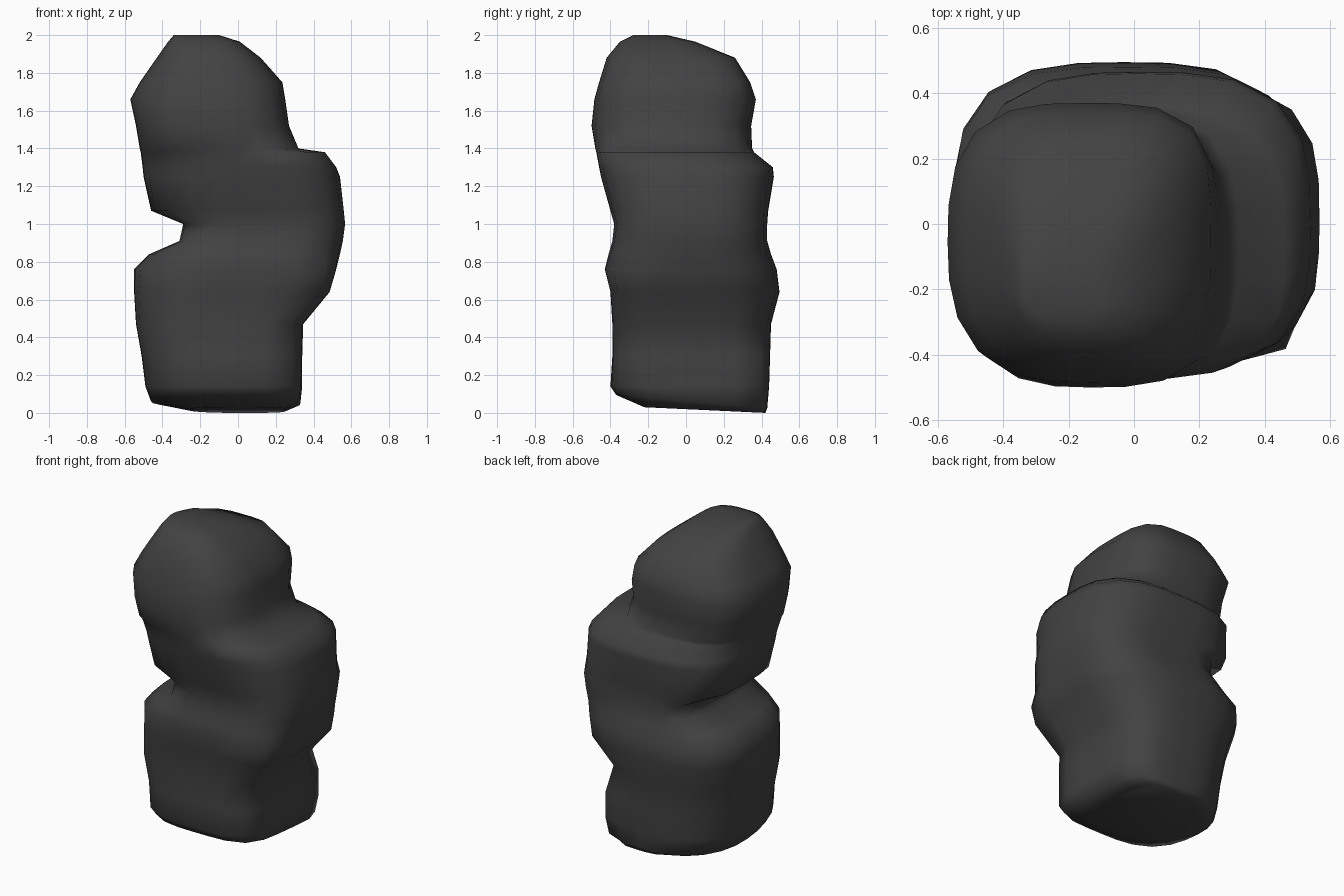
import bpy, bmesh, math

if "Cube" in bpy.data.objects:
    bpy.data.objects.remove(bpy.data.objects["Cube"])

SIDES = 24

stone = bpy.data.materials.new("dark grey stone")
stone.diffuse_color = (0.055, 0.055, 0.055, 1)
stone.use_nodes = True
stone.node_tree.nodes["Principled BSDF"].inputs["Base Color"].default_value = stone.diffuse_color

# Cross-sections: height, left, right, front, back
SECTIONS = [
    # base and lower boulder
    (0.01, -0.26, 0.25, -0.22, 0.42),
    (0.06, -0.46, 0.33, -0.37, 0.43),
    (0.14, -0.49, 0.34, -0.40, 0.44),
    (0.30, -0.51, 0.34, -0.39, 0.445),
    (0.47, -0.54, 0.345, -0.39, 0.45),
    (0.64, -0.55, 0.485, -0.40, 0.495),
    (0.76, -0.55, 0.52, -0.43, 0.48),
    (0.84, -0.47, 0.54, -0.41, 0.45),
    # notch and middle boulder leaning right
    (0.91, -0.31, 0.555, -0.39, 0.43),
    (1.00, -0.29, 0.567, -0.38, 0.43),
    (1.07, -0.46, 0.56, -0.40, 0.435),
    (1.25, -0.50, 0.54, -0.45, 0.465),
    (1.30, -0.505, 0.52, -0.46, 0.46),
    (1.38, -0.515, 0.46, -0.475, 0.36),
    # upper boulder leaning left
    (1.40, -0.52, 0.32, -0.48, 0.35),
    (1.52, -0.54, 0.27, -0.50, 0.345),
    (1.66, -0.57, 0.25, -0.485, 0.37),
    (1.75, -0.52, 0.235, -0.46, 0.34),
    (1.88, -0.43, 0.12, -0.42, 0.26),
    (1.965, -0.37, 0.01, -0.35, 0.05),
    (2.00, -0.34, -0.10, -0.28, -0.10),
]

# Corner squareness against height, keyed by (is right, is back)
CORNERS = {
    (True, True): [(0.0, 4.5), (0.22, 7.5), (0.47, 3.2), (1.5, 3.1), (1.75, 4)],
    (True, False): [(0.1, 4.5), (0.25, 5.5), (0.47, 5), (0.65, 9), (0.85, 4), (1.3, 3.2)],
    (False, True): [(0.2, 2.1), (0.45, 2.1), (0.65, 3.1), (0.85, 3.4), (0.95, 8), (1.0, 8), (1.1, 3)],
    (False, False): [(0.3, 3), (0.6, 3.4), (0.82, 2.6), (0.95, 5), (1.1, 3.1), (1.66, 2.7), (1.9, 3)],
}


def squareness(keys, z):
    """Linear interpolation of the corner keys."""
    if z <= keys[0][0]:
        return keys[0][1]
    for (z0, p0), (z1, p1) in zip(keys, keys[1:]):
        if z <= z1:
            return p0 + (p1 - p0) * (z - z0) / (z1 - z0)
    return keys[-1][1]


def rounded_ring(bm, z, left, right, front, back):
    """Ring of vertices on a rounded rectangle with its own four corners."""
    cx, cy = (left + right) / 2, (front + back) / 2
    rx, ry = (right - left) / 2, (back - front) / 2
    ring = []
    for i in range(SIDES):
        a = 2 * math.pi * i / SIDES
        c, s = math.cos(a), math.sin(a)
        p = squareness(CORNERS[(c >= 0, s >= 0)], z)
        r = (abs(c) ** p + abs(s) ** p) ** (-1 / p)
        # base underside dips toward the back
        dz = -0.035 * s * r if z == 0.06 else 0
        ring.append(bm.verts.new((cx + rx * c * r, cy + ry * s * r, z + dz)))
    return ring


# Stacked boulders, lofted through the sections
bm = bmesh.new()
rings = [rounded_ring(bm, *sec) for sec in SECTIONS]
for low, high in zip(rings, rings[1:]):
    for i in range(SIDES):
        j = (i + 1) % SIDES
        bm.faces.new((low[i], low[j], high[j], high[i]))
bm.faces.new(rings[0][::-1])
bm.faces.new(rings[-1])

# Underside tilts down to the ground at the back
for v in rings[0]:
    v.co.z = 0.03 * (0.42 - v.co.y) / 0.64
for f in bm.faces:
    f.smooth = True
bmesh.ops.recalc_face_normals(bm, faces=bm.faces[:])

mesh = bpy.data.meshes.new("boulder_stack")
bm.to_mesh(mesh)
bm.free()
mesh.materials.append(stone)
obj = bpy.data.objects.new("boulder_stack", mesh)
bpy.context.collection.objects.link(obj)
